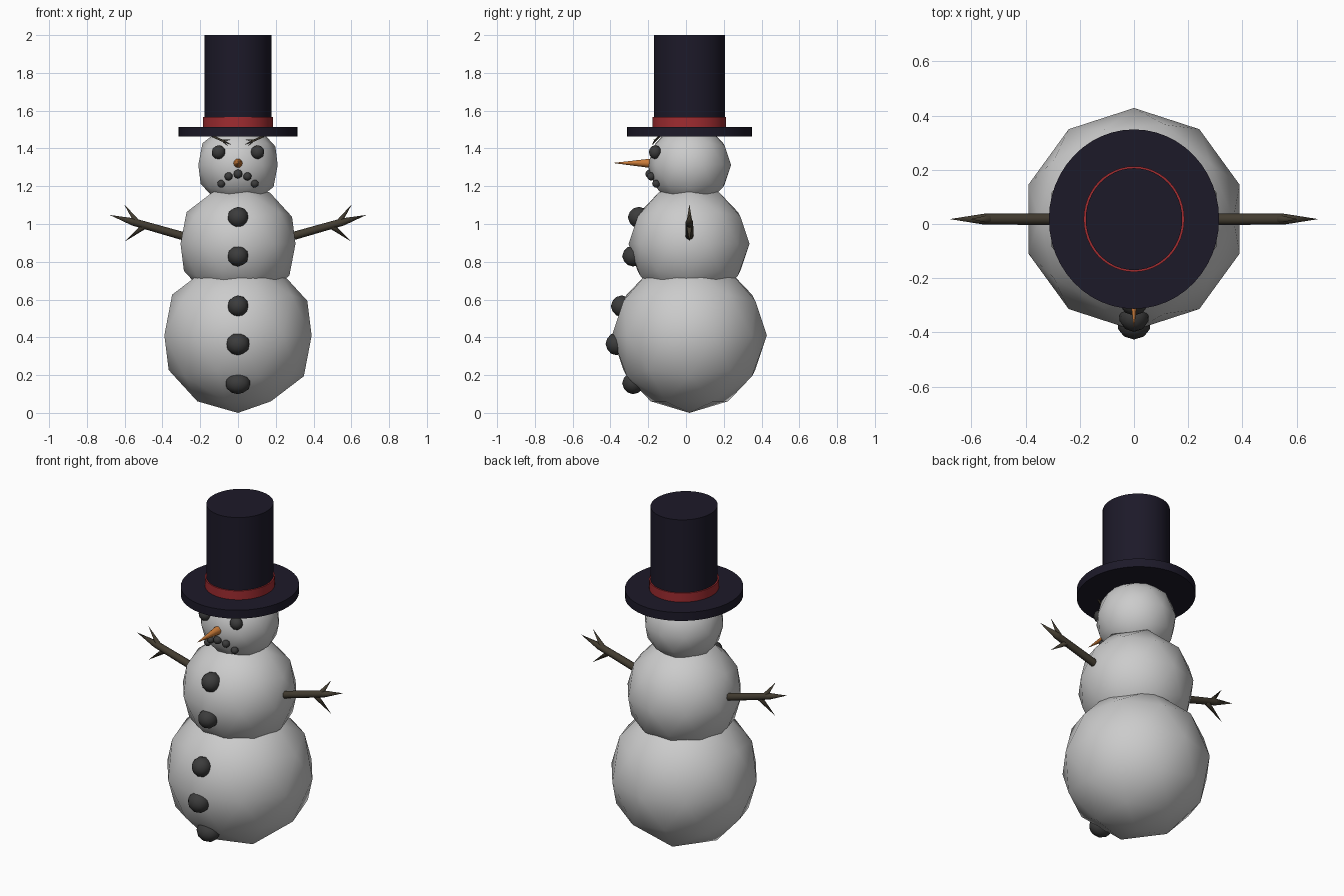
import bpy, bmesh
from mathutils import Vector, Matrix

if "Cube" in bpy.data.objects:
    bpy.data.objects.remove(bpy.data.objects["Cube"])

CY = 0.018  # common y centre of body and hat


def material(name, rgb):
    m = bpy.data.materials.new(name)
    m.diffuse_color = (*rgb, 1)
    m.use_nodes = True
    m.node_tree.nodes["Principled BSDF"].inputs["Base Color"].default_value = m.diffuse_color
    return m


black = material("hat_black", (0.012, 0.01, 0.022))
red = material("band_red", (0.35, 0.025, 0.03))
coal = material("coal", (0.045, 0.045, 0.045))
wood = material("wood", (0.055, 0.045, 0.03))
orange = material("carrot", (0.6, 0.2, 0.04))


def finish(bm, name, mat=None, angle=60):
    mesh = bpy.data.meshes.new(name)
    bm.to_mesh(mesh)
    bm.free()
    ob = bpy.data.objects.new(name, mesh)
    bpy.context.collection.objects.link(ob)
    if mat:
        mesh.materials.append(mat)
    bpy.ops.object.select_all(action='DESELECT')
    ob.select_set(True)
    bpy.context.view_layer.objects.active = ob
    bpy.ops.object.shade_smooth_by_angle(angle=angle * 3.14159 / 180)
    return ob


def ball(name, centre, size, mat=None):
    bm = bmesh.new()
    m = Matrix.Translation(centre) @ Matrix.Diagonal((*size, 1))
    bmesh.ops.create_icosphere(bm, subdivisions=2, radius=1, matrix=m)
    return finish(bm, name, mat)


def disc(name, rx, ry, z0, z1, mat):
    bm = bmesh.new()
    m = Matrix.Translation((0, CY, (z0 + z1) / 2)) @ Matrix.Diagonal((rx, ry, z1 - z0, 1))
    bmesh.ops.create_cone(bm, cap_ends=True, segments=48, radius1=1, radius2=1, depth=1, matrix=m)
    return finish(bm, name, mat, 40)


def spike(bm, a, b, r0, r1, sides=8):
    a, b = Vector(a), Vector(b)
    d = b - a
    m = Matrix.Translation((a + b) / 2) @ d.to_track_quat('Z', 'Y').to_matrix().to_4x4()
    bmesh.ops.create_cone(bm, cap_ends=True, segments=sides, radius1=r0, radius2=r1,
                          depth=d.length, matrix=m)


def branch(name, base, fork, tip, twigs, r):
    bm = bmesh.new()
    spike(bm, base, fork, r, r * 0.9)
    spike(bm, fork, tip, r * 0.9, 0)
    for start, end in twigs:
        spike(bm, start, end, r * 0.75, 0)
    return finish(bm, name, wood)


# Snow body
ball("lower_snowball", (0, CY, 0.41), (0.41,) * 3)
ball("middle_snowball", (0, CY - 0.002, 0.895), (0.32,) * 3)
ball("head_snowball", (0, CY, 1.312), (0.221,) * 3)

# Top hat
disc("hat_brim", 0.314, 0.331, 1.463, 1.513, black)
disc("hat_band", 0.186, 0.195, 1.508, 1.566, red)
disc("hat_crown", 0.178, 0.188, 1.51, 2.0, black)

# Coal buttons: y, z, half width, half height
for y, z, w, h in [(-0.25, 1.035, 0.056, 0.056), (-0.28, 0.83, 0.056, 0.055),
                   (-0.34, 0.565, 0.056, 0.057), (-0.368, 0.365, 0.063, 0.06),
                   (-0.28, 0.157, 0.068, 0.058)]:
    ball("button", (0, y, z), (w, 0.058, h), coal)

# Mouth pebbles
ball("mouth_pebble", (0, -0.192, 1.265), (0.024,) * 3, coal)

# Carrot nose
bm = bmesh.new()
spike(bm, (0, -0.16, 1.321), (0, -0.38, 1.323), 0.028, 0.001, 12)
finish(bm, "nose", orange)

for s, side in ((1, "right"), (-1, "left")):
    # Mirrored face details
    ball("eye_" + side, (s * 0.103, -0.163, 1.38), (0.037, 0.034, 0.037), coal)
    ball("mouth_pebble_" + side, (s * 0.05, -0.185, 1.252), (0.022,) * 3, coal)
    ball("mouth_corner_" + side, (s * 0.089, -0.158, 1.213), (0.021,) * 3, coal)
    branch("eyebrow_" + side, (s * 0.135, -0.14, 1.465), (s * 0.08, -0.165, 1.44),
           (s * 0.036, -0.18, 1.42),
           [((s * 0.085, -0.165, 1.442), (s * 0.04, -0.172, 1.446)),
            ((s * 0.085, -0.165, 1.442), (s * 0.055, -0.178, 1.415))], 0.006)
    # Mirrored twig arms
    branch("arm_" + side, (s * 0.27, CY, 0.93), (s * 0.555, CY, 1.011),
           (s * 0.68, CY, 1.048),
           [((s * 0.53, CY, 1.003), (s * 0.603, CY, 1.105)),
            ((s * 0.49, CY, 0.993), (s * 0.603, CY, 0.905))], 0.022)
